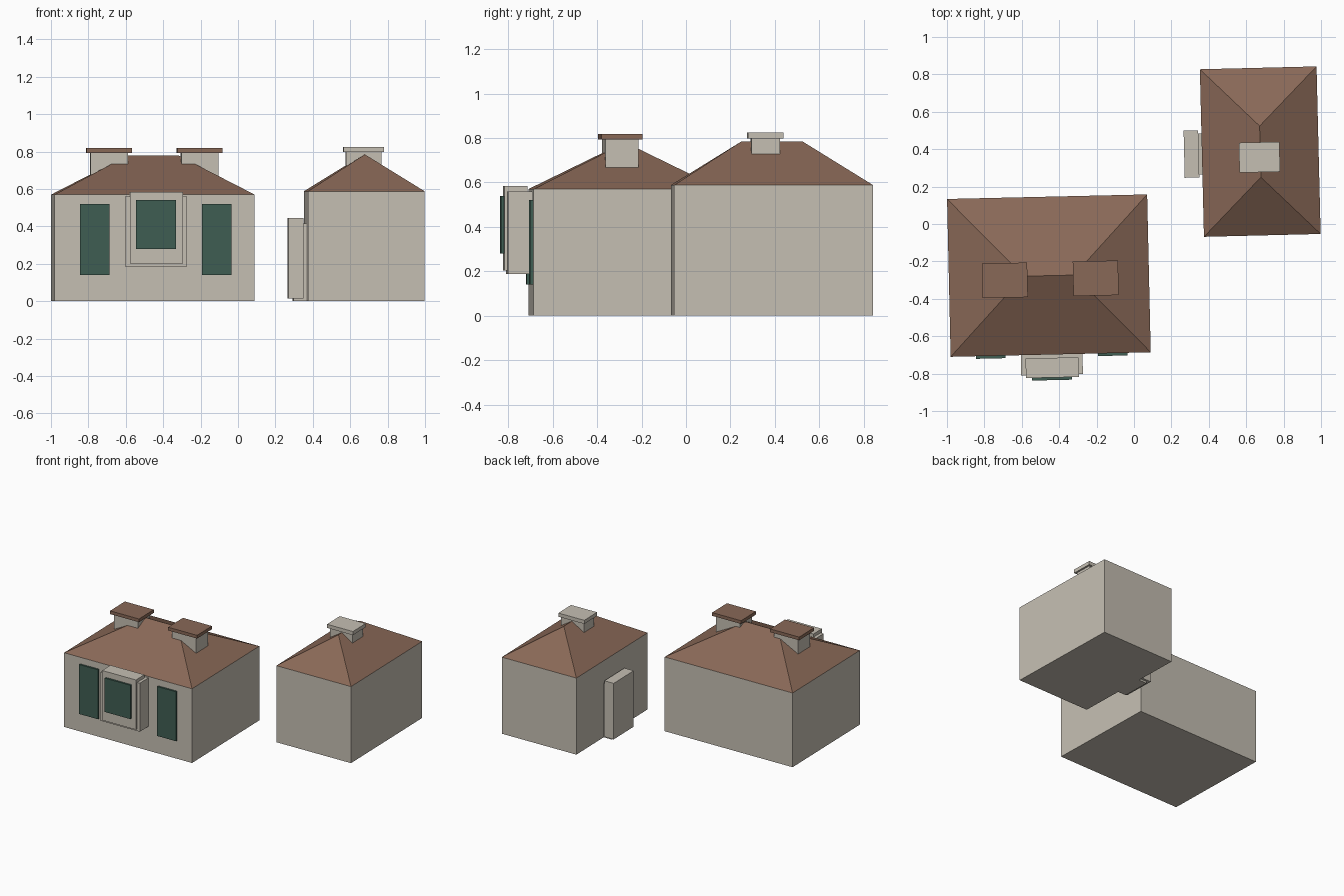
import bpy
from mathutils import Matrix
from math import radians

if "Cube" in bpy.data.objects:
    bpy.data.objects.remove(bpy.data.objects["Cube"])


def material(name, rgb):
    m = bpy.data.materials.new(name)
    m.diffuse_color = (*rgb, 1)
    m.use_nodes = True
    m.node_tree.nodes["Principled BSDF"].inputs["Base Color"].default_value = m.diffuse_color
    return m


STONE = material("stone", (0.56, 0.52, 0.45))
ROOF = material("roof_tile", (0.25, 0.14, 0.095))
GREEN = material("green_paint", (0.05, 0.11, 0.085))


def make(name, verts, faces, mat, frame):
    mesh = bpy.data.meshes.new(name)
    mesh.from_pydata([frame @ Matrix.Translation(v).translation for v in verts], [], faces)
    mesh.materials.append(mat)
    obj = bpy.data.objects.new(name, mesh)
    bpy.context.collection.objects.link(obj)
    return obj


def box(name, x, y, z, mat, frame):
    verts = [(a, b, c) for c in z for b in y for a in x]
    faces = [(0, 2, 3, 1), (4, 5, 7, 6), (0, 1, 5, 4),
             (2, 6, 7, 3), (0, 4, 6, 2), (1, 3, 7, 5)]
    return make(name, verts, faces, mat, frame)


def hip_roof(name, half_long, half_short, ridge, eave, top, frame):
    # Ridge runs along the local x axis
    a, b = half_long, half_short
    verts = [(-a, -b, eave), (a, -b, eave), (a, b, eave), (-a, b, eave),
             (-ridge, 0, top), (ridge, 0, top)]
    faces = [(0, 1, 5, 4), (1, 2, 5), (2, 3, 4, 5), (3, 0, 4), (3, 2, 1, 0)]
    return make(name, verts, faces, ROOF, frame)


def chimney(name, x, y, body, cap, z, cap_mat, frame):
    for part, (w, d), (lo, hi), mat in (("stack", body, z[:2], STONE),
                                        ("cap", cap, z[1:], cap_mat)):
        box(f"{name}_{part}", (x - w / 2, x + w / 2), (y - d / 2, y + d / 2),
            (lo, hi), mat, frame)


# Main house, turned slightly
main = Matrix.Translation((-0.455, -0.276, 0)) @ Matrix.Rotation(radians(1.3), 4, 'Z')
box("main_walls", (-0.535, 0.535), (-0.422, 0.422), (0, 0.57), STONE, main)
hip_roof("main_roof", 0.535, 0.422, 0.135, 0.57, 0.78, main)
for side, label in ((-1, "left"), (1, "right")):
    chimney(f"main_chimney_{label}", 0.007 + side * 0.243, -0.02, (0.2, 0.148),
            (0.242, 0.185), (0.6, 0.793, 0.818), ROOF, main)
    # Tall shuttered windows either side of the bay
    cx = 0.005 + side * 0.326
    box(f"shutter_{label}", (cx - 0.079, cx + 0.079), (-0.436, -0.41),
        (0.14, 0.52), GREEN, main)

# Projecting bay with window
box("bay_surround", (-0.16, 0.17), (-0.53, -0.41), (0.187, 0.56), STONE, main)
box("bay_front", (-0.135, 0.148), (-0.545, -0.44), (0.203, 0.585), STONE, main)
box("bay_window", (-0.104, 0.111), (-0.559, -0.53), (0.28, 0.54), GREEN, main)

# Side house: ridge runs front to back
side_house = Matrix.Translation((0.675, 0.387, 0)) @ Matrix.Rotation(radians(1.4), 4, 'Z')
box("side_walls", (-0.312, 0.312), (-0.448, 0.448), (0, 0.588), STONE, side_house)
hip_roof("side_roof", 0.448, 0.312, 0.137, 0.588, 0.785,
         side_house @ Matrix.Rotation(radians(90), 4, 'Z'))
chimney("side_chimney", -0.005, -0.03, (0.19, 0.13), (0.217, 0.16),
        (0.65, 0.798, 0.826), STONE, side_house)

# Porch block on the left wall of the side house
box("porch_back", (-0.382, -0.3), (-0.115, 0.105), (0, 0.415), STONE, side_house)
box("porch_front", (-0.407, -0.329), (-0.13, 0.122), (0.015, 0.445), STONE, side_house)
